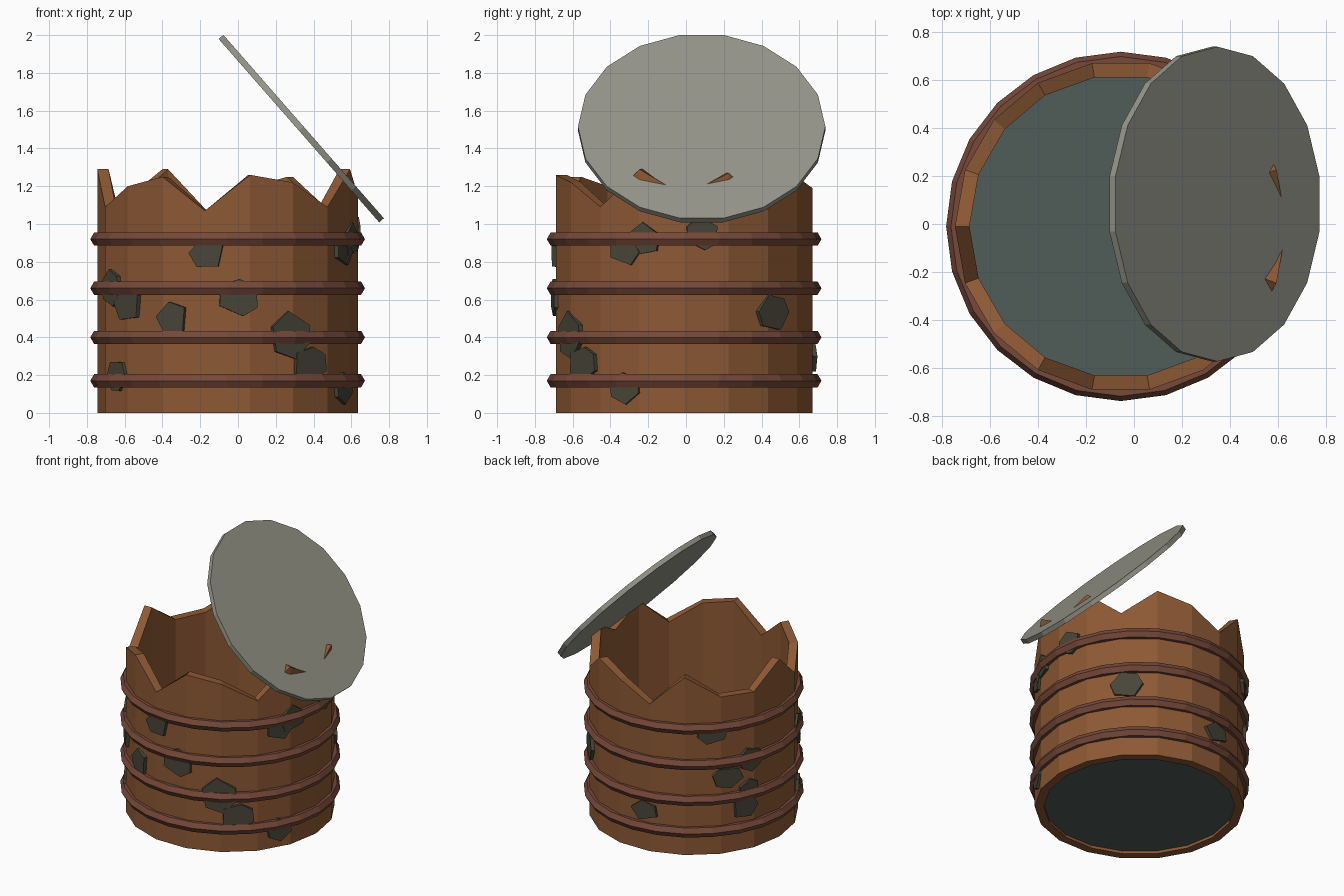
import bpy, bmesh, math, random
from mathutils import Matrix, Vector

if "Cube" in bpy.data.objects:
    bpy.data.objects.remove(bpy.data.objects["Cube"])

random.seed(4)
CX, CY = -0.055, -0.01


def mat(name, r, g, b):
    m = bpy.data.materials.new(name)
    m.diffuse_color = (r, g, b, 1)
    m.use_nodes = True
    m.node_tree.nodes["Principled BSDF"].inputs["Base Color"].default_value = m.diffuse_color
    return m


RUST = mat("rust", 0.27, 0.10, 0.035)
BAND = mat("band_rust", 0.18, 0.065, 0.04)
STAIN = mat("dark_stain", 0.065, 0.06, 0.04)
STEEL = mat("lid_grey", 0.30, 0.30, 0.25)
FLOOR = mat("floor_grey", 0.08, 0.11, 0.10)


def finish(bm, name, material):
    bmesh.ops.recalc_face_normals(bm, faces=bm.faces)
    me = bpy.data.meshes.new(name)
    bm.to_mesh(me)
    bm.free()
    me.materials.append(material)
    ob = bpy.data.objects.new(name, me)
    bpy.context.collection.objects.link(ob)
    return ob


def disc(name, radius, depth, matrix, material):
    # 18-sided disc with vertices on the local y axis
    bm = bmesh.new()
    bmesh.ops.create_cone(bm, cap_ends=True, segments=18, radius1=radius,
                          radius2=radius, depth=depth,
                          matrix=matrix @ Matrix.Rotation(math.pi / 2, 4, 'Z'))
    return finish(bm, name, material)


def polar(r, a, z):
    return Vector((CX + r * math.cos(a), CY + r * math.sin(a), z))


# Barrel wall: 18 sides with a torn, jagged rim (height every 20 degrees)
RIM = [1.15, 1.27, 1.08, 1.25, 1.19, 1.07, 1.29, 1.14, 1.13,
       1.29, 1.09, 1.20, 1.25, 1.07, 1.26, 1.22, 1.09, 1.29]
bm = bmesh.new()
cols = []
for i, h in enumerate(RIM):
    a = math.radians(20 * i)
    cols.append([bm.verts.new(polar(r, a, z)) for r, z in
                 ((0.69, 0), (0.69, h), (0.63, h), (0.63, 0))])
for i in range(18):
    p, q = cols[i], cols[(i + 1) % 18]
    for k in range(4):
        n = (k + 1) % 4
        bm.faces.new((p[k], q[k], q[n], p[n]))
finish(bm, "barrel_wall", RUST)

# Floor, recessed slightly inside the wall
disc("barrel_floor", 0.64, 0.03, Matrix.Translation((CX, CY, 0.035))
     @ Matrix.Rotation(math.pi / 2, 4, 'Z'), FLOOR)

# Four raised bands
for i, z in enumerate((0.17, 0.40, 0.66, 0.92)):
    bpy.ops.mesh.primitive_torus_add(location=(CX, CY, z), major_segments=24,
                                     minor_segments=6, major_radius=0.687,
                                     minor_radius=0.04)
    ob = bpy.context.object
    ob.name = f"band_{i + 1}"
    ob.data.materials.append(BAND)

# Tilted lid resting on the rim
disc("lid", 0.655, 0.033, Matrix.Translation((0.335, 0.083, 1.505))
     @ Matrix.Rotation(math.radians(48.8), 4, 'Y')
     @ Matrix.Rotation(math.pi / 2, 4, 'Z')
     @ Matrix.Rotation(math.pi / 2, 4, 'Z')
     @ Matrix.Rotation(math.radians(10), 4, 'Z'), STEEL)

# Irregular corrosion plates: angle, height, half width, half height
PATCHES = [(261, .84, .10, .08), (275, .61, .115, .10), (245, .50, .095, .09),
           (299, .41, .12, .13), (309, .26, .12, .09), (220, .57, .11, .09),
           (207, .66, .10, .10), (212, .20, .09, .09), (333, .13, .09, .085),
           (333, .86, .09, .085), (341, .91, .10, .10), (8, .95, .09, .09),
           (43, .53, .11, .10), (97, .29, .10, .075), (135, .88, .10, .08),
           (144, .55, .11, .08), (158, .65, .09, .09), (154, .32, .10, .09),
           (157, .43, .08, .08)]
for i, (deg, z, w, h) in enumerate(PATCHES):
    a = math.radians(deg)
    n = random.choice((5, 6, 6))
    out = Vector((math.cos(a), math.sin(a), 0))
    side = Vector((-math.sin(a), math.cos(a), 0))
    start = random.uniform(0, 6)
    bm = bmesh.new()
    ring = []
    for k in range(n):
        t = start + (k + random.uniform(-0.2, 0.2)) * math.tau / n
        ring.append(bm.verts.new(polar(0.675, a, z) + side * w * math.cos(t)
                                 + Vector((0, 0, h * math.sin(t)))))
    face = bm.faces.new(ring)
    ext = bmesh.ops.extrude_face_region(bm, geom=[face])
    tops = [v for v in ext["geom"] if isinstance(v, bmesh.types.BMVert)]
    bmesh.ops.translate(bm, verts=tops, vec=out * 0.024)
    if face.is_valid is False:
        bm.faces.new(ring)
    finish(bm, f"corrosion_patch_{i + 1}", STAIN)
